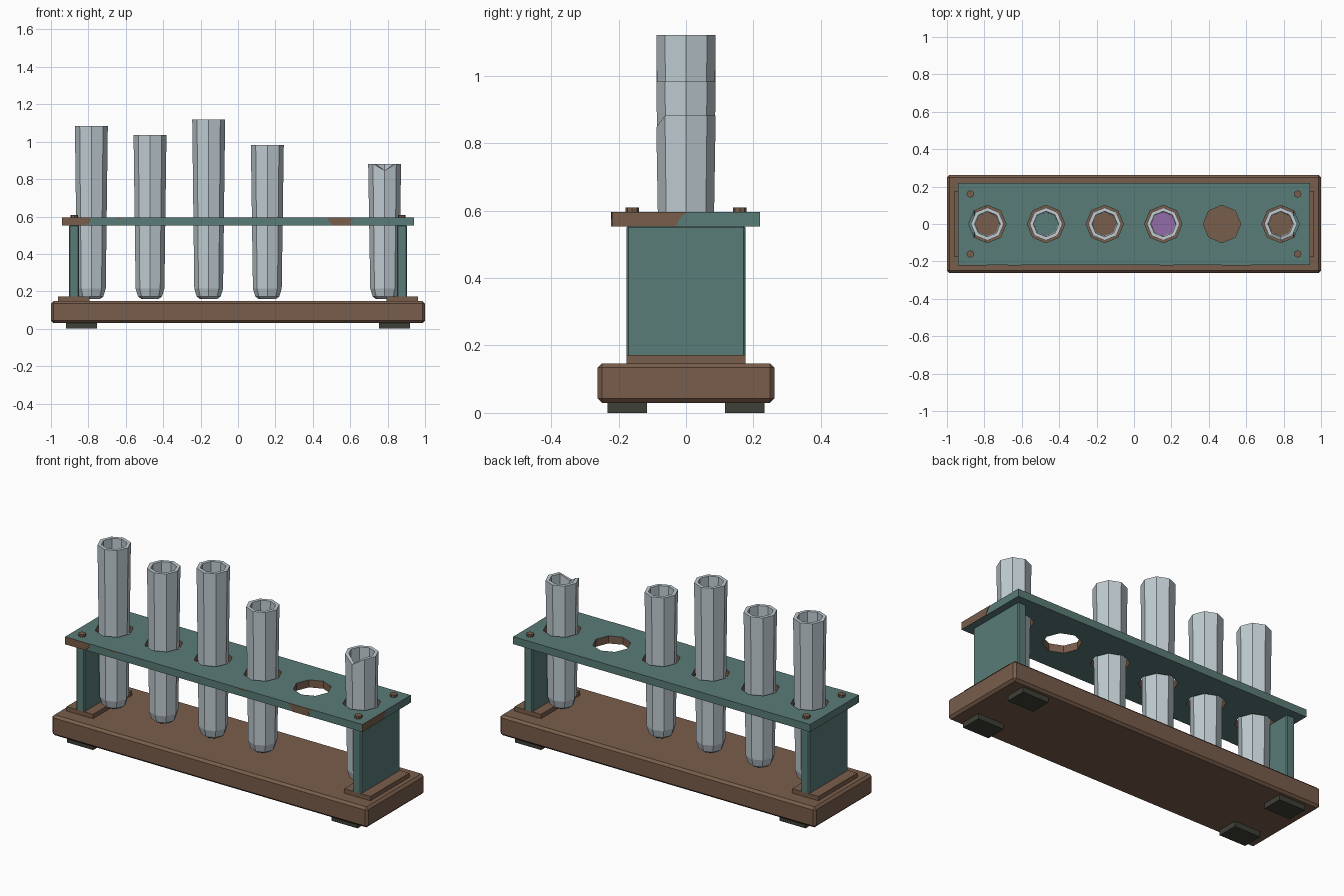
import bpy, bmesh, math

old = bpy.data.objects.get("Cube")
if old:
    bpy.data.objects.remove(old, do_unlink=True)


def material(name, rgb):
    m = bpy.data.materials.new(name)
    m.use_nodes = True
    col = (*rgb, 1)
    m.diffuse_color = col
    m.node_tree.nodes["Principled BSDF"].inputs["Base Color"].default_value = col
    return m


BROWN = material("worn_brown", (0.19, 0.11, 0.07))
TEAL = material("painted_teal", (0.1, 0.2, 0.185))
GLASS = material("pale_glass", (0.52, 0.6, 0.64))
RUBBER = material("dark_rubber", (0.05, 0.05, 0.04))
PURPLE = material("purple_liquid", (0.29, 0.15, 0.39))


def finish(name, bm, *mats):
    bmesh.ops.recalc_face_normals(bm, faces=bm.faces)
    me = bpy.data.meshes.new(name)
    bm.to_mesh(me)
    bm.free()
    for m in mats:
        me.materials.append(m)
    ob = bpy.data.objects.new(name, me)
    bpy.context.collection.objects.link(ob)
    return ob


def box(name, x, y, z, mat, bevel=0):
    """Box from (low, high) ranges along each axis."""
    bm = bmesh.new()
    bmesh.ops.create_cube(bm, size=1)
    for v in bm.verts:
        v.co = [r[0] if c < 0 else r[1] for c, r in zip(v.co, (x, y, z))]
    if bevel:
        bmesh.ops.bevel(bm, geom=bm.edges[:], offset=bevel, segments=1, affect='EDGES')
    return finish(name, bm, mat)


def lathe(name, profile, mat, x=0, y=0, sides=8, notch=0):
    """Closed faceted solid; notch lowers the front vertices of the highest rings."""
    bm = bmesh.new()
    top = max(z for r, z in profile)
    rings = []
    for r, z in profile:
        ring = []
        for k in range(sides):
            a = math.tau * k / sides
            drop = notch if z == top and math.sin(a) < -0.99 else 0
            ring.append(bm.verts.new((x + r * math.cos(a), y + r * math.sin(a), z - drop)))
        rings.append(ring)
    for a, b in zip(rings, rings[1:]):
        for k in range(sides):
            j = (k + 1) % sides
            bm.faces.new((a[k], a[j], b[j], b[k]))
    bm.faces.new(rings[0])
    bm.faces.new(rings[-1])
    return finish(name, bm, mat)


def chip(name, outline, place):
    """Thin plate of bare brown; place maps outline (u, v) and depth to a point."""
    bm = bmesh.new()
    back, front = ([bm.verts.new(place(u, v, d)) for u, v in outline] for d in (-0.001, 0.002))
    bm.faces.new(back)
    bm.faces.new(front)
    n = len(outline)
    for k in range(n):
        j = (k + 1) % n
        bm.faces.new((back[k], back[j], front[j], front[k]))
    finish(name, bm, BROWN)


# Base and everything mirrored at its two ends
box("base", (-1, 1), (-0.262, 0.262), (0.03, 0.147), BROWN, 0.013)
for sx, side in ((1, "left"), (-1, "right")):
    def span(a, b):
        return tuple(sorted((sx * a, sx * b)))
    box(f"{side}_plinth", span(0.795, 0.962), (-0.176, 0.176), (0.145, 0.172), BROWN)
    box(f"{side}_end_wall", span(0.85, 0.903), (-0.176, 0.176), (0.165, 0.555), TEAL, 0.006)
    for sy, end in ((-1, "front"), (1, "back")):
        box(f"{end}_{side}_foot", span(0.755, 0.92),
            tuple(sorted((sy * 0.115, sy * 0.233))), (0, 0.032), RUBBER)
        lathe(f"{end}_{side}_screw", [(0.02, 0.59), (0.02, 0.609)], BROWN,
              sx * 0.875, sy * 0.16)

# Top plate with six octagonal holes
PX, PY, Z0, Z1 = 0.94, 0.22, 0.552, 0.595
slots = [-0.784 + 0.3136 * i for i in range(6)]
plate = box("top_plate", (-PX, PX), (-PY, PY), (Z0, Z1), TEAL)
plate.data.materials.append(BROWN)
for x in slots:
    cutter = lathe("hole_cutter", [(0.1, 0.5), (0.1, 0.65)], TEAL, x)
    mod = plate.modifiers.new("hole", 'BOOLEAN')
    mod.operation = 'DIFFERENCE'
    mod.solver = 'EXACT'
    mod.object = cutter
    bpy.context.view_layer.objects.active = plate
    bpy.ops.object.modifier_apply(modifier="hole")
    bpy.data.objects.remove(cutter, do_unlink=True)
for p in plate.data.polygons:
    inside = abs(p.center.x) < PX - 0.01 and abs(p.center.y) < PY - 0.01
    p.material_index = int(inside and abs(p.normal.z) < 0.5)


# Bare patches on the plate edges
def on_front(u, v, d):
    return (u, -PY - d, v)


def on_left_end(u, v, d):
    return (PX + d, u, v)


chip("corner_chip", [(-PX, Z0), (-0.81, Z0), (-0.79, 0.575), (-0.785, Z1), (-PX, Z1)], on_front)
chip("front_chip", [(0.5, Z0), (0.61, Z0), (0.6, 0.575), (0.625, Z1), (0.47, Z1), (0.49, 0.575)],
     on_front)
chip("end_chip", [(-PY, Z0), (-0.03, Z0), (-0.02, 0.575), (0, Z1), (-PY, Z1)], on_left_end)
for x in (-0.64, 0.175):
    chip("small_chip", [(x - 0.035, Z1), (x, Z1 - 0.009), (x + 0.035, Z1)], on_front)

# Glass tubes: slot, rim height, contents, front notch
tubes = [(0, 1.085, BROWN, 0), (1, 1.035, TEAL, 0), (2, 1.12, BROWN, 0),
         (3, 0.982, PURPLE, 0), (5, 0.882, BROWN, 0.036)]
for slot, top, contents, notch in tubes:
    x = slots[slot]
    lathe(f"tube_{slot + 1}",
          [(0.048, 0.16), (0.064, 0.172), (0.077, 0.215), (0.088, top),
           (0.068, top), (0.062, 0.22), (0.045, 0.18)], GLASS, x, notch=notch)
    lathe(f"tube_contents_{slot + 1}", [(0.046, 0.178), (0.063, 0.22), (0.066, 0.42)],
          contents, x)
